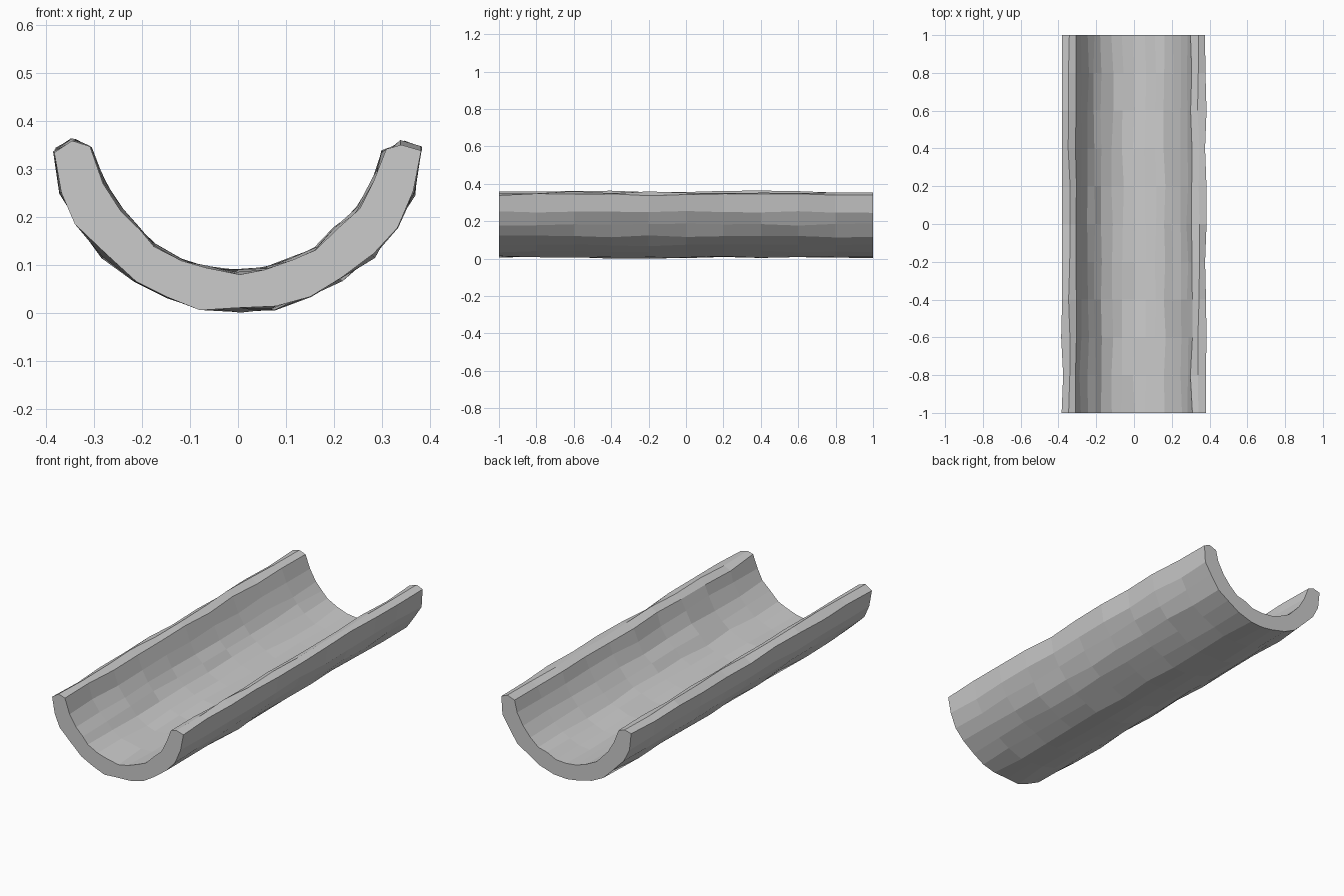
import bpy, bmesh, random

if "Cube" in bpy.data.objects:
    bpy.data.objects.remove(bpy.data.objects["Cube"])
random.seed(4)

# Cross-section of the half pipe: outer wall left to right, then inner wall back
outer = [(-0.38, 0.345), (-0.367, 0.26), (-0.335, 0.192), (-0.28, 0.125), (-0.215, 0.074),
         (-0.145, 0.04), (-0.075, 0.016), (0, 0.011), (0.075, 0.016), (0.147, 0.043),
         (0.217, 0.077), (0.28, 0.125), (0.328, 0.188), (0.364, 0.257), (0.382, 0.348)]
inner = [(0.304, 0.343), (0.282, 0.282), (0.249, 0.222), (0.204, 0.178), (0.162, 0.138),
         (0.115, 0.118), (0.06, 0.098), (0, 0.091), (-0.06, 0.098), (-0.115, 0.114),
         (-0.175, 0.146), (-0.21, 0.182), (-0.243, 0.221), (-0.283, 0.278), (-0.307, 0.35)]
profile = outer + [(0.341, 0.361)] + inner + [(-0.344, 0.364)]
n, segments, wobble = len(profile), 10, 0.006

bm = bmesh.new()
rings = []
for i in range(segments + 1):
    y = -1 + 2 * i / segments
    rings.append([bm.verts.new((x + random.uniform(-wobble, wobble), y,
                                max(0, z + random.uniform(-wobble, wobble))))
                  for x, z in profile])

# Rough walls between the rings, flat caps at both ends
for a, b in zip(rings, rings[1:]):
    for j in range(n):
        k = (j + 1) % n
        bm.faces.new((a[j], a[k], b[k], b[j]))
bm.faces.new(rings[0][::-1])
bm.faces.new(rings[-1])
bmesh.ops.recalc_face_normals(bm, faces=bm.faces)

# Stand on the ground
low = min(v.co.z for v in bm.verts)
for v in bm.verts:
    v.co.z -= low

mesh = bpy.data.meshes.new("half_pipe_trough")
bm.to_mesh(mesh)
bm.free()
bpy.context.collection.objects.link(bpy.data.objects.new("half_pipe_trough", mesh))
